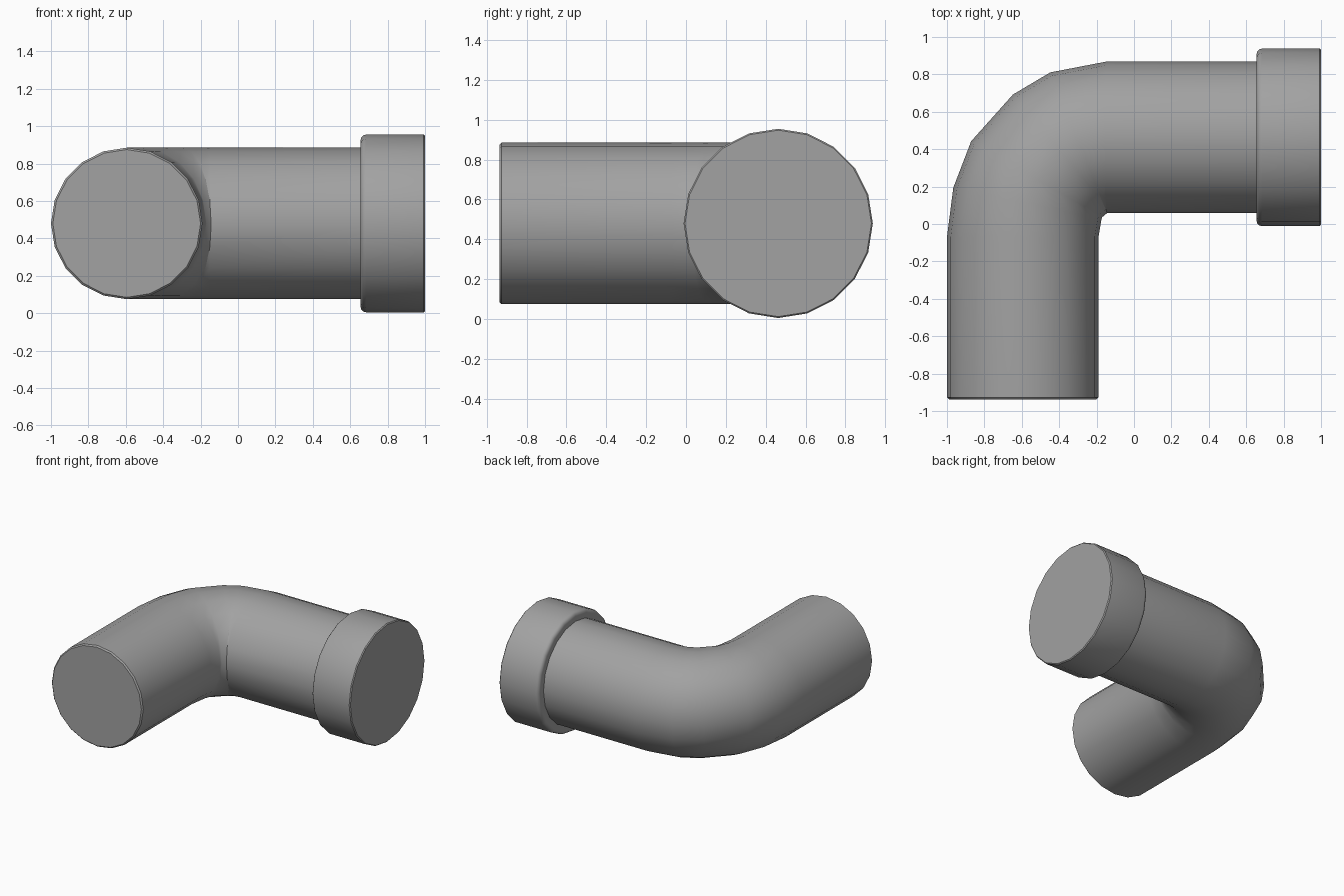
import bpy, bmesh, math
from mathutils import Vector

if "Cube" in bpy.data.objects:
    bpy.data.objects.remove(bpy.data.objects["Cube"])

SIDES = 20
HEIGHT = 0.48      # axis height
PIPE_R = 0.405
CAP_R = 0.475
LEG_X = -0.595     # axis of the front-running leg
ARM_Y = 0.463      # axis of the side-running arm

grey = bpy.data.materials.new("pipe grey")
grey.diffuse_color = (0.36, 0.36, 0.36, 1)
grey.use_nodes = True
grey.node_tree.nodes["Principled BSDF"].inputs["Base Color"].default_value = (0.36, 0.36, 0.36, 1)


def tube(name, stations):
    """Skin rings along a flat path; each station is x, y, heading in degrees, radius."""
    bm = bmesh.new()
    rings = []
    for x, y, heading, radius in stations:
        h = math.radians(heading)
        side = Vector((math.sin(h), -math.cos(h), 0))
        centre = Vector((x, y, HEIGHT))
        ring = []
        for i in range(SIDES):
            a = math.tau * i / SIDES
            offset = side * math.cos(a) + Vector((0, 0, math.sin(a)))
            ring.append(bm.verts.new(centre + offset * radius))
        rings.append(ring)
    for r0, r1 in zip(rings, rings[1:]):
        for i in range(SIDES):
            j = (i + 1) % SIDES
            bm.faces.new((r0[i], r0[j], r1[j], r1[i]))
    bm.faces.new(rings[0])
    bm.faces.new(rings[-1])
    bmesh.ops.recalc_face_normals(bm, faces=bm.faces)
    mesh = bpy.data.meshes.new(name)
    bm.to_mesh(mesh)
    bm.free()
    mesh.materials.append(grey)
    obj = bpy.data.objects.new(name, mesh)
    bpy.context.collection.objects.link(obj)
    bpy.ops.object.select_all(action="DESELECT")
    obj.select_set(True)
    bpy.context.view_layer.objects.active = obj
    bpy.ops.object.shade_smooth_by_angle(angle=math.radians(40))
    return obj


# Elbow pipe: straight leg, faceted bend, straight arm
tube("elbow_pipe", [
    (LEG_X, -0.937, 90, PIPE_R - 0.01),
    (LEG_X, -0.927, 90, PIPE_R),
    (LEG_X, -0.07, 90, PIPE_R),
    (-0.57, 0.11, 78, PIPE_R),
    (-0.52, 0.24, 60, PIPE_R),
    (-0.387, 0.382, 40, PIPE_R),
    (-0.296, 0.435, 22, PIPE_R),
    (-0.15, ARM_Y, 0, PIPE_R),
    (0.7, ARM_Y, 0, PIPE_R),
])

# End collar: rounded inner rim, tiny chamfer at the outer face
ROUND = 0.03
collar = [(0.655, ARM_Y, 0, PIPE_R - 0.02)]
for k in range(4):
    a = math.radians(30 * k)
    collar.append((0.655 + ROUND * (1 - math.cos(a)), ARM_Y, 0,
                   CAP_R - ROUND + ROUND * math.sin(a)))
collar += [(0.993, ARM_Y, 0, CAP_R), (1.0, ARM_Y, 0, CAP_R - 0.007)]
tube("end_collar", collar)
